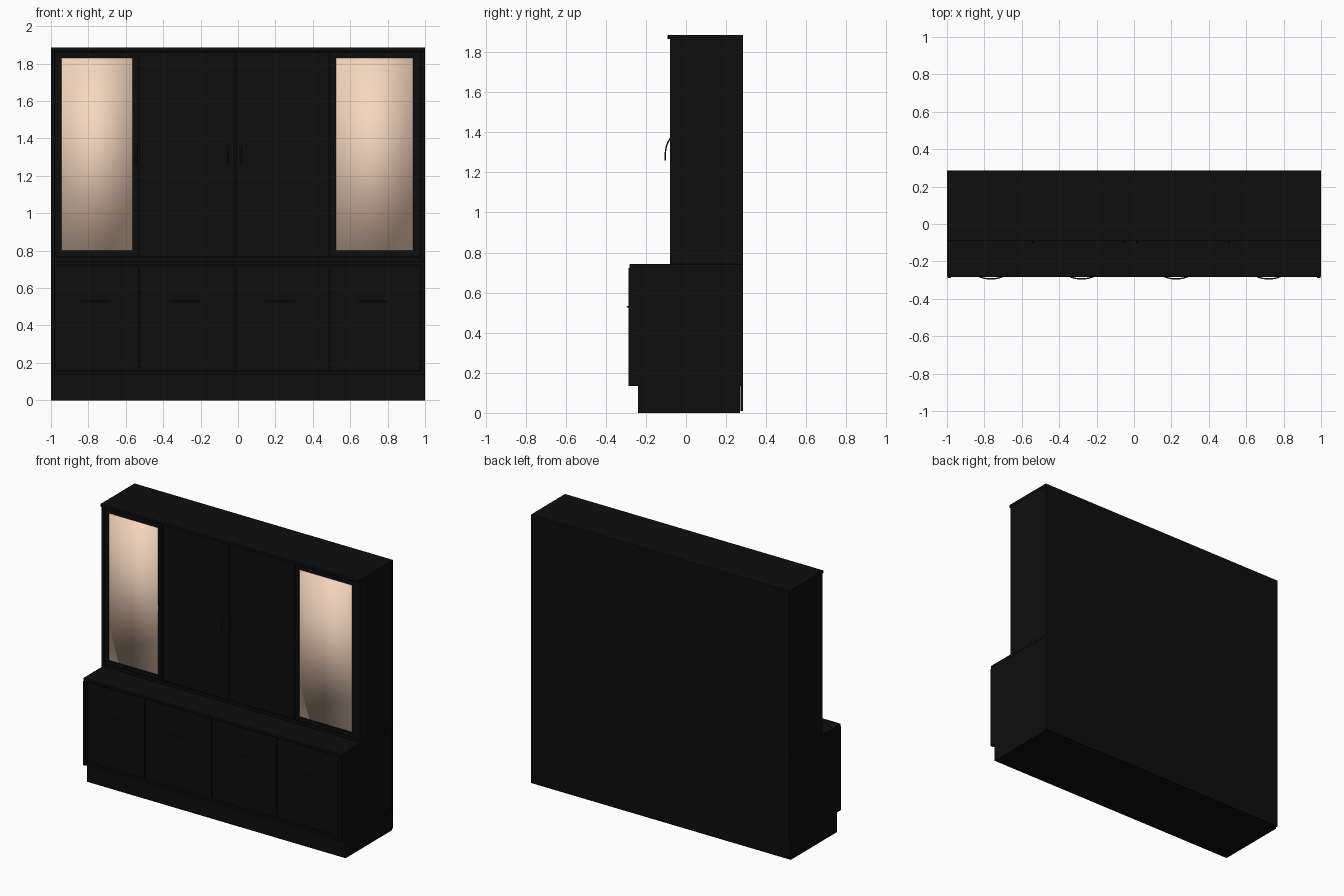
import bpy, bmesh
from mathutils import Vector

if "Cube" in bpy.data.objects:
    bpy.data.objects.remove(bpy.data.objects["Cube"])


def material(name, rgb):
    m = bpy.data.materials.new(name)
    m.diffuse_color = (*rgb, 1)
    m.use_nodes = True
    m.node_tree.nodes["Principled BSDF"].inputs["Base Color"].default_value = m.diffuse_color
    return m


BLACK = material("black_wood", (0.004, 0.004, 0.004))
METAL = material("dark_metal", (0.02, 0.02, 0.02))
PANE = material("peach_glass", (0.92, 0.68, 0.52))


def box(name, x0, x1, y0, y1, z0, z1, mat=BLACK, smooth=False, bevel=0):
    bm = bmesh.new()
    bmesh.ops.create_cube(bm, size=1)
    lo, hi = Vector((x0, y0, z0)), Vector((x1, y1, z1))
    for v in bm.verts:
        v.co = Vector([lo[i] + (v.co[i] + 0.5) * (hi[i] - lo[i]) for i in range(3)])
    for f in bm.faces:
        f.smooth = smooth
    me = bpy.data.meshes.new(name)
    bm.to_mesh(me)
    bm.free()
    me.materials.append(mat)
    ob = bpy.data.objects.new(name, me)
    bpy.context.collection.objects.link(ob)
    if bevel:
        b = ob.modifiers.new("edge", 'BEVEL')
        b.width, b.segments = bevel, 2
    return ob


def handle(name, points, radius=0.0035):
    cu = bpy.data.curves.new(name, 'CURVE')
    cu.dimensions = '3D'
    cu.bevel_depth, cu.bevel_resolution = radius, 2
    cu.use_fill_caps = True
    cu.resolution_u = 6
    sp = cu.splines.new('BEZIER')
    sp.bezier_points.add(len(points) - 1)
    for bp, p in zip(sp.bezier_points, points):
        bp.co = p
        bp.handle_left_type = bp.handle_right_type = 'AUTO'
    cu.materials.append(METAL)
    ob = bpy.data.objects.new(name, cu)
    bpy.context.collection.objects.link(ob)


# Plinth and full-height back
box("plinth", -1, 1, -0.24, 0.27, 0, 0.135)
box("back_panel", -1, 1, 0.272, 0.285, 0.01, 1.87)

# Side panels of both cabinets
for name, s in (("left", -1), ("right", 1)):
    xa, xb = sorted((s * 0.978, s * 0.998))
    box(name + "_lower_side", xa, xb, -0.288, 0.272, 0.135, 0.722)
    box(name + "_upper_side", xa, xb, -0.08, 0.272, 0.742, 1.866)

# Lower cabinet floor, worktop, upper cabinet floor and cornice
box("lower_floor", -0.978, 0.978, -0.28, 0.272, 0.135, 0.155)
box("worktop", -1, 1, -0.283, 0.285, 0.722, 0.742, bevel=0.004)
box("upper_floor", -0.978, 0.978, -0.07, 0.272, 0.742, 0.764)
box("cornice", -1, 1, -0.092, 0.285, 1.865, 1.886, bevel=0.004)

# Vertical dividers between the four bays
for i, x in enumerate((-0.53, -0.015, 0.49)):
    box(f"lower_divider_{i}", x - 0.01, x + 0.01, -0.255, 0.272, 0.155, 0.722)
    box(f"upper_divider_{i}", x - 0.01, x + 0.01, -0.058, 0.272, 0.764, 1.865)

# Lower doors with horizontal bow handles
bays = ((-0.975, -0.533), (-0.527, -0.018), (-0.012, 0.487), (0.493, 0.975))
for i, (a, b) in enumerate(bays):
    box(f"lower_door_{i}", a, b, -0.272, -0.255, 0.16, 0.716)
    c = (-0.765, -0.28, 0.225, 0.72)[i]
    handle(f"lower_handle_{i}", [(c + dx, y, 0.53) for dx, y in
           ((-0.08, -0.271), (-0.05, -0.286), (0, -0.293), (0.05, -0.286), (0.08, -0.271))])

# Upper solid doors
Z0, Z1 = 0.77, 1.86
for i in (1, 2):
    box(f"upper_door_{i}", bays[i][0], bays[i][1], -0.076, -0.058, Z0, Z1)

# Upper glazed doors: four frame rails and a softly shaded pane
for name, a, b in (("left", -0.975, -0.535), ("right", 0.495, 0.965)):
    w = 0.03
    edge = 0.975 if name == "right" else b
    box(name + "_frame_stile_a", a, a + w, -0.079, -0.058, Z0, Z1)
    box(name + "_frame_stile_b", b - w, edge, -0.079, -0.058, Z0, Z1)
    box(name + "_frame_bottom", a + w, b - w, -0.079, -0.058, Z0, Z0 + w)
    box(name + "_frame_top", a + w, b - w, -0.079, -0.058, Z1 - w, Z1)
    box(name + "_pane", a + w, b - w, -0.073, -0.067, Z0 + w, Z1 - w, PANE, smooth=True)

# Upper vertical pull handles
for i, x in enumerate((-0.541, -0.055, 0.015, 0.508)):
    handle(f"upper_handle_{i}", [(x, -0.077, 1.372), (x, -0.09, 1.35),
                                 (x, -0.1, 1.32), (x, -0.104, 1.26)])
